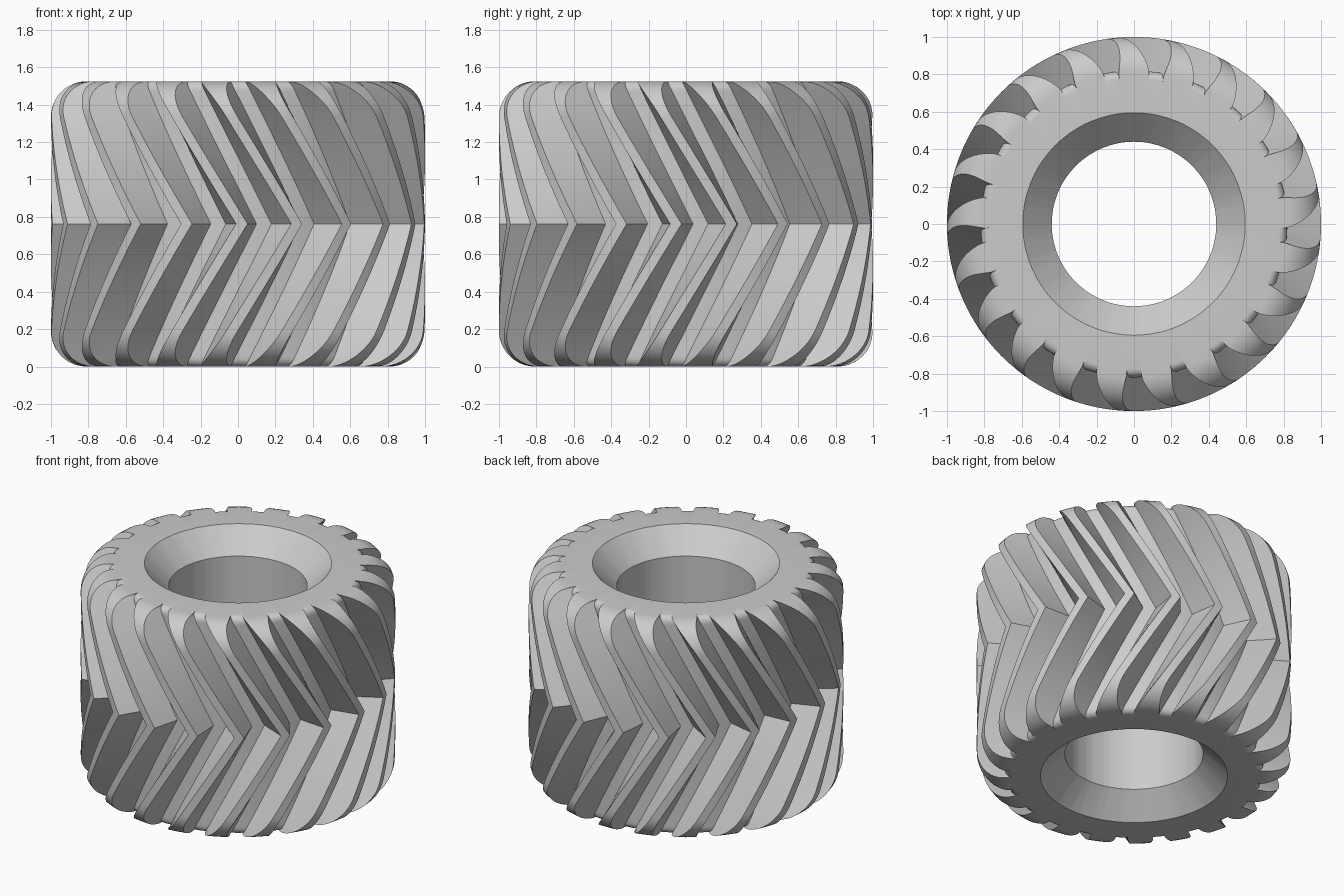
import bpy
import bmesh
from math import sin, cos, radians, sqrt

cube = bpy.data.objects.get("Cube")
if cube:
    bpy.data.objects.remove(cube)

HEIGHT = 1.525
MID = HEIGHT / 2
RIBS = 21
PITCH = 360 / RIBS
TWIST = 26.9                 # sweep of each rib from rim to middle, degrees
FLOOR_R, FLOOR_ROUND = 0.82, 0.045
OUTER_ROUND = 0.19
LAND_HALF, WALL_SPAN = 1.75, 4.0
HOLE_R, CHAMFER = 0.44, 0.155


def rounded(radius, fillet, h):
    """Radius of a drum with a filleted rim at height h above the middle."""
    d = max(0.0, h - (MID - fillet))
    return radius - fillet + sqrt(max(0.0, fillet ** 2 - d ** 2))


def section(h):
    """Angles and radii of the tread at height h above the middle."""
    outer = rounded(1.0, OUTER_ROUND, h)
    floor = rounded(FLOOR_R, FLOOR_ROUND, h)
    foot = LAND_HALF + WALL_SPAN
    land = min(foot, LAND_HALF + WALL_SPAN * (1 - outer) / (1 - FLOOR_R))
    shift = TWIST * (1 - h / MID) + PITCH / 2
    steps = [(-foot, floor), (-land, outer), (0, outer),
             (land, outer), (foot, floor), (PITCH / 2, floor)]
    return [(k * PITCH + a + shift, r) for k in range(RIBS) for a, r in steps]


def ring(points, z):
    return [(r * sin(radians(a)), -r * cos(radians(a)), z) for a, r in points]


# Upper half: tread levels, flat side, chamfer into the hole
body_top = MID - OUTER_ROUND
levels = [body_top * i / 10 for i in range(11)]
levels += [body_top + OUTER_ROUND * sin(radians(90 * i / 12)) for i in range(1, 13)]
upper = [ring(section(h), h) for h in levels]
rim = section(MID)
upper.append(ring([(a, HOLE_R + CHAMFER) for a, r in rim], MID))
upper.append(ring([(a, HOLE_R) for a, r in rim], MID - CHAMFER))

# Lower half mirrored, then the loop closes through the hole
lower = [[(x, y, -z) for x, y, z in loop] for loop in reversed(upper[1:])]
bm = bmesh.new()
rings = [[bm.verts.new((x, y, z + MID)) for x, y, z in loop] for loop in lower + upper]
for i, low in enumerate(rings):
    high = rings[(i + 1) % len(rings)]
    for j in range(len(low)):
        k = (j + 1) % len(low)
        bm.faces.new((low[j], low[k], high[k], high[j]))
bmesh.ops.recalc_face_normals(bm, faces=bm.faces[:])

mesh = bpy.data.meshes.new("tire")
bm.to_mesh(mesh)
bm.free()
tire = bpy.data.objects.new("tire", mesh)
bpy.context.collection.objects.link(tire)

# Single grey rubber colour
grey = bpy.data.materials.new("grey_rubber")
grey.use_nodes = True
colour = (0.6, 0.6, 0.6, 1)
grey.diffuse_color = colour
grey.node_tree.nodes["Principled BSDF"].inputs["Base Color"].default_value = colour
mesh.materials.append(grey)

bpy.context.view_layer.objects.active = tire
tire.select_set(True)
bpy.ops.object.shade_smooth_by_angle(angle=radians(25))
